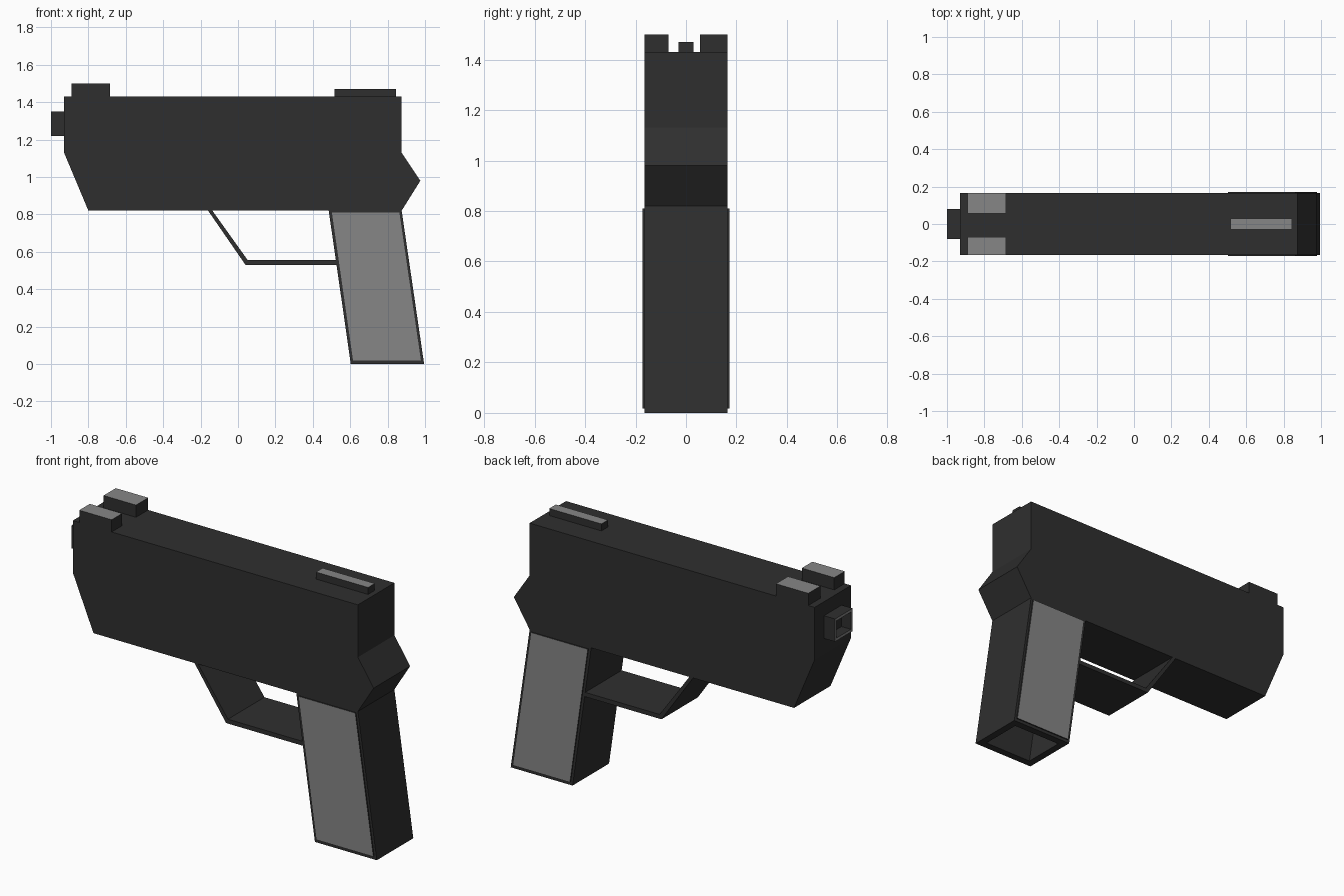
import bpy, bmesh

if "Cube" in bpy.data.objects:
    bpy.data.objects.remove(bpy.data.objects["Cube"])


def material(name, v):
    m = bpy.data.materials.new(name)
    m.diffuse_color = (v, v, v, 1)
    m.use_nodes = True
    m.node_tree.nodes["Principled BSDF"].inputs["Base Color"].default_value = m.diffuse_color
    return m


DARK = material("dark_metal", 0.028)
GREY = material("light_grey", 0.24)


def finish(name, bm):
    bmesh.ops.recalc_face_normals(bm, faces=bm.faces)
    me = bpy.data.meshes.new(name)
    bm.to_mesh(me)
    bm.free()
    me.materials.append(DARK)
    me.materials.append(GREY)
    ob = bpy.data.objects.new(name, me)
    bpy.context.collection.objects.link(ob)


def prism(profile, y0, y1):
    """Extrude an x-z outline from y0 to y1."""
    bm = bmesh.new()
    face = bm.faces.new([bm.verts.new((x, y0, z)) for x, z in profile])
    ext = bmesh.ops.extrude_face_region(bm, geom=[face])["geom"]
    verts = [g for g in ext if isinstance(g, bmesh.types.BMVert)]
    bmesh.ops.translate(bm, verts=verts, vec=(0, y1 - y0, 0))
    # the starting face stays only if the extrusion kept it
    if not any(all(abs(v.co.y - y0) < 1e-6 for v in f.verts) for f in bm.faces):
        bm.faces.new([v for v in bm.verts if v not in verts])
    bmesh.ops.recalc_face_normals(bm, faces=bm.faces)
    bm.normal_update()
    return bm


def rect(x0, x1, z0, z1):
    return [(x0, z0), (x1, z0), (x1, z1), (x0, z1)]


def face_towards(bm, axis, sign):
    return max(bm.faces, key=lambda f: sign * f.normal[axis])


def recess(bm, face, rim, offset):
    """Inset a face and push it inward; returns the rim faces."""
    rim_faces = bmesh.ops.inset_region(bm, faces=[face], thickness=rim)["faces"]
    ext = bmesh.ops.extrude_face_region(bm, geom=[face])["geom"]
    verts = [g for g in ext if isinstance(g, bmesh.types.BMVert)]
    bmesh.ops.translate(bm, verts=verts, vec=offset)
    if face.is_valid:
        bm.faces.remove(face)
    return rim_faces


W = 0.165

# Slide and frame body
finish("body", prism([(-0.93, 1.43), (0.875, 1.43), (0.875, 1.13), (0.975, 0.98),
                      (0.875, 0.82), (-0.80, 0.82), (-0.93, 1.13)], -W, W))

# Hollow square muzzle with light rim
bm = prism(rect(-1.0, -0.93, 1.22, 1.35), -0.08, 0.08)
for f in recess(bm, face_towards(bm, 0, -1), 0.022, (0.06, 0, 0)):
    f.material_index = 1
finish("muzzle", bm)

# Sights with light tops
for name, x0, x1, z1, y0, y1 in (("sight_near", -0.89, -0.685, 1.50, -W, -0.07),
                                 ("sight_far", -0.89, -0.685, 1.50, 0.055, W),
                                 ("sight_centre", 0.515, 0.845, 1.47, -0.03, 0.03)):
    bm = prism(rect(x0, x1, 1.43, z1), y0, y1)
    face_towards(bm, 2, 1).material_index = 1
    finish(name, bm)

# Full-width trigger guard
finish("trigger_guard", prism([(-0.16, 0.82), (0.04, 0.53), (0.53, 0.53), (0.53, 0.555),
                               (0.052, 0.555), (-0.137, 0.82)], -W, W))

# Slanted grip with open magazine well
bm = prism([(0.485, 0.82), (0.603, 0.0), (0.995, 0.0), (0.875, 0.82)], -W, W)
recess(bm, face_towards(bm, 2, -1), 0.06, (-0.058, 0, 0.4))
finish("grip", bm)

# Light side panels
panel = [(0.502, 0.81), (0.615, 0.018), (0.978, 0.018), (0.863, 0.81)]
for name, s in (("grip_panel_front", -1), ("grip_panel_back", 1)):
    bm = prism(panel, s * 0.15, s * 0.172)
    face_towards(bm, 1, s).material_index = 1
    finish(name, bm)
